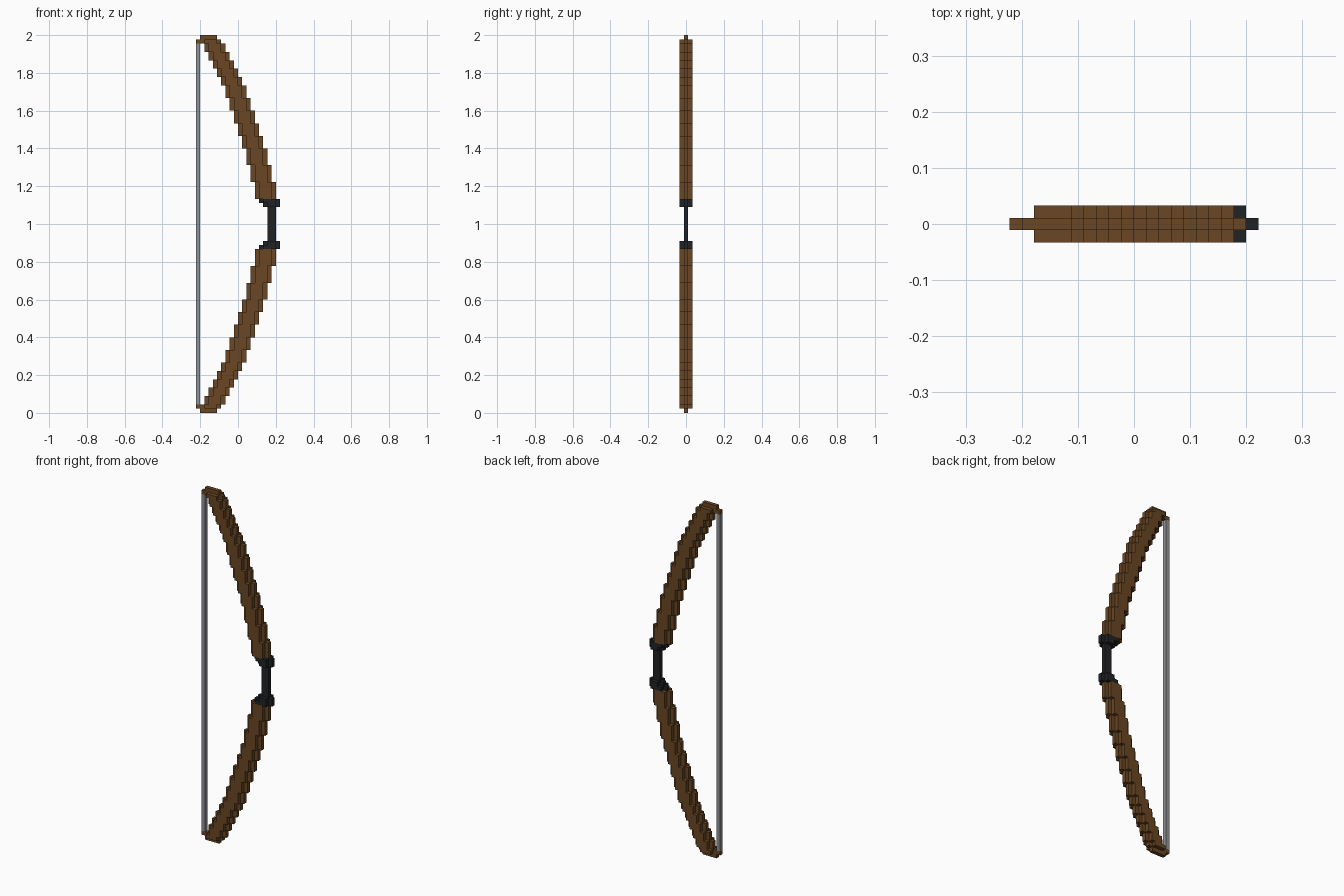
import bpy, bmesh
from mathutils import Vector

if "Cube" in bpy.data.objects:
    bpy.data.objects.remove(bpy.data.objects["Cube"])

U = 2 / 90  # one block; the bow is 90 blocks tall


def material(name, rgb):
    m = bpy.data.materials.new(name)
    m.diffuse_color = (*rgb, 1)
    m.use_nodes = True
    m.node_tree.nodes["Principled BSDF"].inputs["Base Color"].default_value = m.diffuse_color
    return m


wood = material("brown wood", (0.145, 0.063, 0.017))
black = material("black grip", (0.015, 0.016, 0.018))
grey = material("grey string", (0.28, 0.29, 0.31))


def fill(x0, x1, z0, z1, inset=None):
    """Blocks of a band: a middle layer, plus two side layers trimmed by inset (left, right)."""
    cells = {(x, 0, z) for x in range(x0, x1) for z in range(z0, z1)}
    if inset:
        cells |= {(x, y, z) for x in range(x0 + inset[0], x1 - inset[1])
                  for z in range(z0, z1) for y in (-1, 1)}
    return cells


def flip(cells):
    return {(x, y, 89 - z) for x, y, z in cells}


def build(name, cells, mat):
    """Make the outer skin of a set of blocks, merged into large flat faces."""
    bm = bmesh.new()
    for c in cells:
        for axis in range(3):
            for s in (-1, 1):
                n = list(c)
                n[axis] += s
                if tuple(n) in cells:
                    continue
                a, b = (axis + 1) % 3, (axis + 2) % 3
                corners = [(0, 0), (1, 0), (1, 1), (0, 1)]
                verts = []
                for i, j in (corners if s > 0 else corners[::-1]):
                    p = Vector(c)
                    p[axis] += s > 0
                    p[a] += i
                    p[b] += j
                    p.y -= 0.5  # middle layer straddles y = 0
                    verts.append(bm.verts.new(p * U))
                bm.faces.new(verts)
    bmesh.ops.remove_doubles(bm, verts=bm.verts, dist=U * 0.01)
    bmesh.ops.dissolve_limit(bm, angle_limit=0.01, verts=bm.verts, edges=bm.edges)
    me = bpy.data.meshes.new(name)
    bm.to_mesh(me)
    bm.free()
    me.materials.append(mat)
    ob = bpy.data.objects.new(name, me)
    bpy.context.collection.objects.link(ob)


# Limbs: five-block wide bands, each one block further back
limb = set()
z, right = 51, 9
for height in (4, 4, 4, 3, 3, 3, 3, 3, 2, 2, 2, 2, 2):
    limb |= fill(right - 5, right, z, z + height, (1, 1))
    z, right = z + height, right - 1
# Tip with the string nock
limb |= fill(-10, -4, 88, 89, (2, 1))
limb |= fill(-9, -5, 89, 90)
build("upper_limb", limb, wood)
build("lower_limb", flip(limb), wood)

# Grip with flared collars
collar = fill(5, 10, 50, 51, (1, 1)) | fill(6, 10, 49, 50, (1, 1))
build("grip", fill(7, 9, 41, 49) | collar | flip(collar), black)

# Bowstring
build("bowstring", fill(-10, -9, 2, 88), grey)
